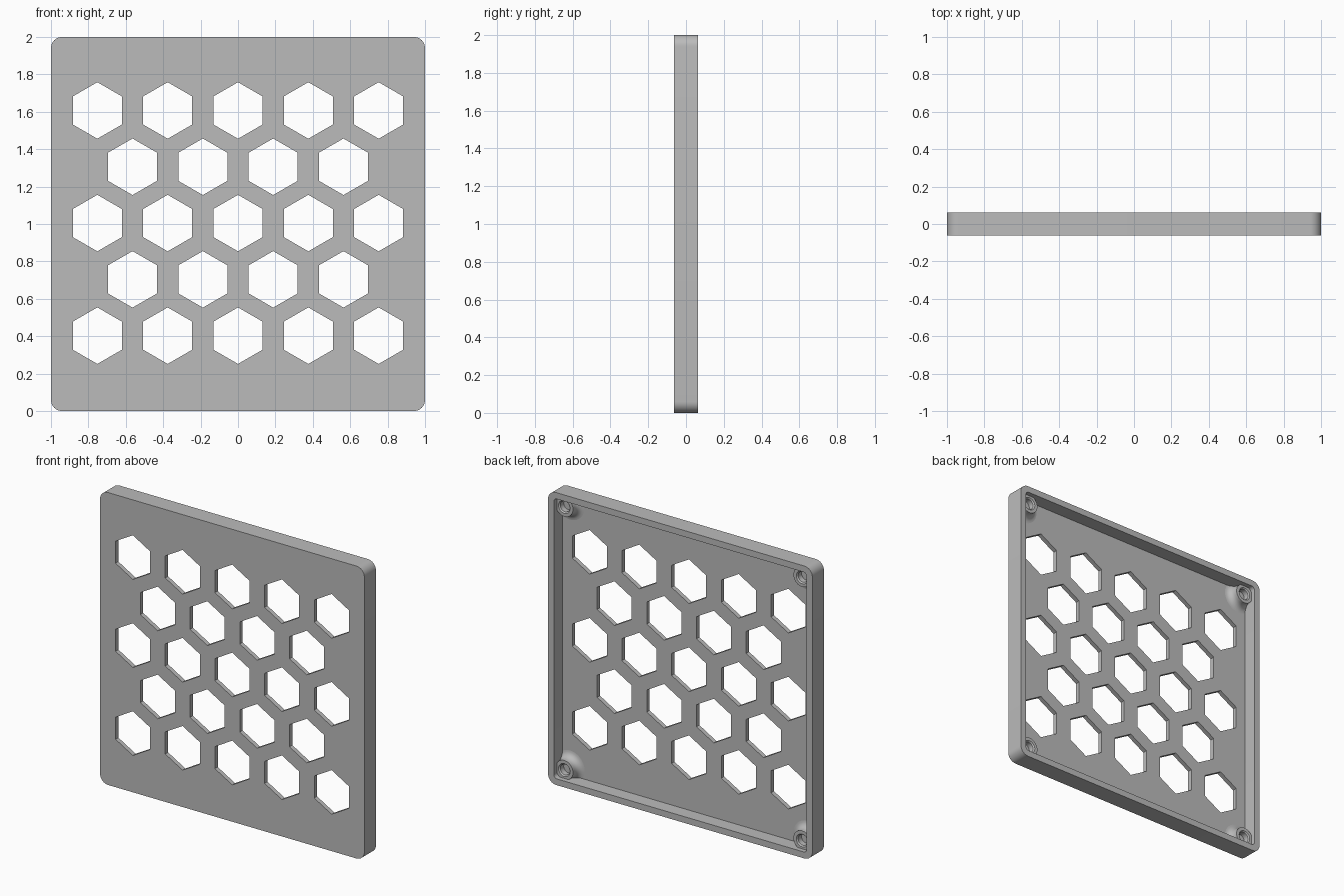
import bpy, bmesh, math
from mathutils import Vector, Matrix

cube = bpy.data.objects.get("Cube")
if cube:
    bpy.data.objects.remove(cube, do_unlink=True)

HALF_DEPTH = 0.0625
FLOOR_Y = -0.032
RIM = 0.043
BOSS_AT = 0.9

grey = bpy.data.materials.new("light_grey")
grey.use_nodes = True
grey.diffuse_color = (0.5, 0.5, 0.5, 1)
grey.node_tree.nodes["Principled BSDF"].inputs["Base Color"].default_value = (0.5, 0.5, 0.5, 1)


def make_object(name, bm):
    bmesh.ops.recalc_face_normals(bm, faces=bm.faces)
    mesh = bpy.data.meshes.new(name)
    bm.to_mesh(mesh)
    bm.free()
    mesh.materials.append(grey)
    obj = bpy.data.objects.new(name, mesh)
    bpy.context.collection.objects.link(obj)
    return obj


def add_prism(bm, outline, y0, y1):
    """Extrude an (x, z) outline from y0 to y1."""
    face = bm.faces.new([bm.verts.new((x, y0, z)) for x, z in outline])
    result = bmesh.ops.extrude_face_region(bm, geom=[face])
    verts = [v for v in result["geom"] if isinstance(v, bmesh.types.BMVert)]
    bmesh.ops.translate(bm, verts=verts, vec=(0, y1 - y0, 0))
    if not face.is_valid:
        return
    # keep the starting cap so the prism is closed
    return face


def rounded_square(half, radius, steps=8):
    points = []
    for corner, (sx, sz) in enumerate([(1, 1), (-1, 1), (-1, -1), (1, -1)]):
        for i in range(steps + 1):
            a = math.pi / 2 * (corner + i / steps)
            points.append((sx * (half - radius) + radius * math.cos(a),
                           1 + sz * (half - radius) + radius * math.sin(a)))
    return points


def hexagon(cx, cz, radius):
    return [(cx + radius * math.sin(k * math.pi / 3),
             cz + radius * math.cos(k * math.pi / 3)) for k in range(6)]


def cut(target, cutter):
    mod = target.modifiers.new("cut", 'BOOLEAN')
    mod.object = cutter
    mod.operation = 'DIFFERENCE'
    mod.solver = 'EXACT'
    cutter.hide_render = True
    bpy.context.view_layer.objects.active = target
    bpy.ops.object.modifier_apply(modifier=mod.name)
    bpy.data.objects.remove(cutter, do_unlink=True)


def smooth(obj):
    bpy.ops.object.select_all(action='DESELECT')
    obj.select_set(True)
    bpy.context.view_layer.objects.active = obj
    bpy.ops.object.shade_smooth_by_angle(angle=math.radians(35))


# Panel with rounded corners
bm = bmesh.new()
add_prism(bm, rounded_square(1, 0.06), -HALF_DEPTH, HALF_DEPTH)
panel = make_object("vent_panel", bm)

# Open recess at the back, leaving a thin rim
bm = bmesh.new()
add_prism(bm, rounded_square(1 - RIM, 0.025), FLOOR_Y, 0.2)
cut(panel, make_object("recess_cutter", bm))

# Staggered hexagonal vents
bm = bmesh.new()
for row in range(5):
    count = 5 - row % 2
    for col in range(count):
        x = (col - (count - 1) / 2) * 0.376
        add_prism(bm, hexagon(x, 1.005 + (row - 2) * 0.301, 0.151), -0.2, 0.1)
cut(panel, make_object("vent_cutter", bm))
smooth(panel)

# Screw bosses with a blind hole and a flared foot
profile = [(0, -0.015), (0.036, -0.015), (0.036, 0.022), (0.044, 0.03), (0.066, 0.03)]
FLARE = 0.045
for i in range(7):
    a = math.pi / 2 * i / 6
    profile.append((0.066 + FLARE * (1 - math.cos(a)), FLOOR_Y + FLARE * (1 - math.sin(a))))
profile.append((0, FLOOR_Y - 0.004))

LIMIT = 1 - RIM + 0.01
for side, sx in (("left", 1), ("right", -1)):
    for level, sz in (("upper", 1), ("lower", -1)):
        bm = bmesh.new()
        verts = [bm.verts.new((r, y, 0)) for r, y in profile]
        edges = [bm.edges.new(pair) for pair in zip(verts, verts[1:])]
        bmesh.ops.spin(bm, geom=verts + edges, cent=(0, 0, 0), axis=(0, 1, 0),
                       angle=math.tau, steps=32)
        bmesh.ops.remove_doubles(bm, verts=bm.verts, dist=0.0001)
        # Blend the flare into the rim walls
        for v in bm.verts:
            v.co.x = max(-LIMIT, min(LIMIT, v.co.x + sx * BOSS_AT))
            v.co.z = 1 + max(-LIMIT, min(LIMIT, v.co.z + sz * BOSS_AT))
        smooth(make_object(f"{level}_{side}_screw_boss", bm))
